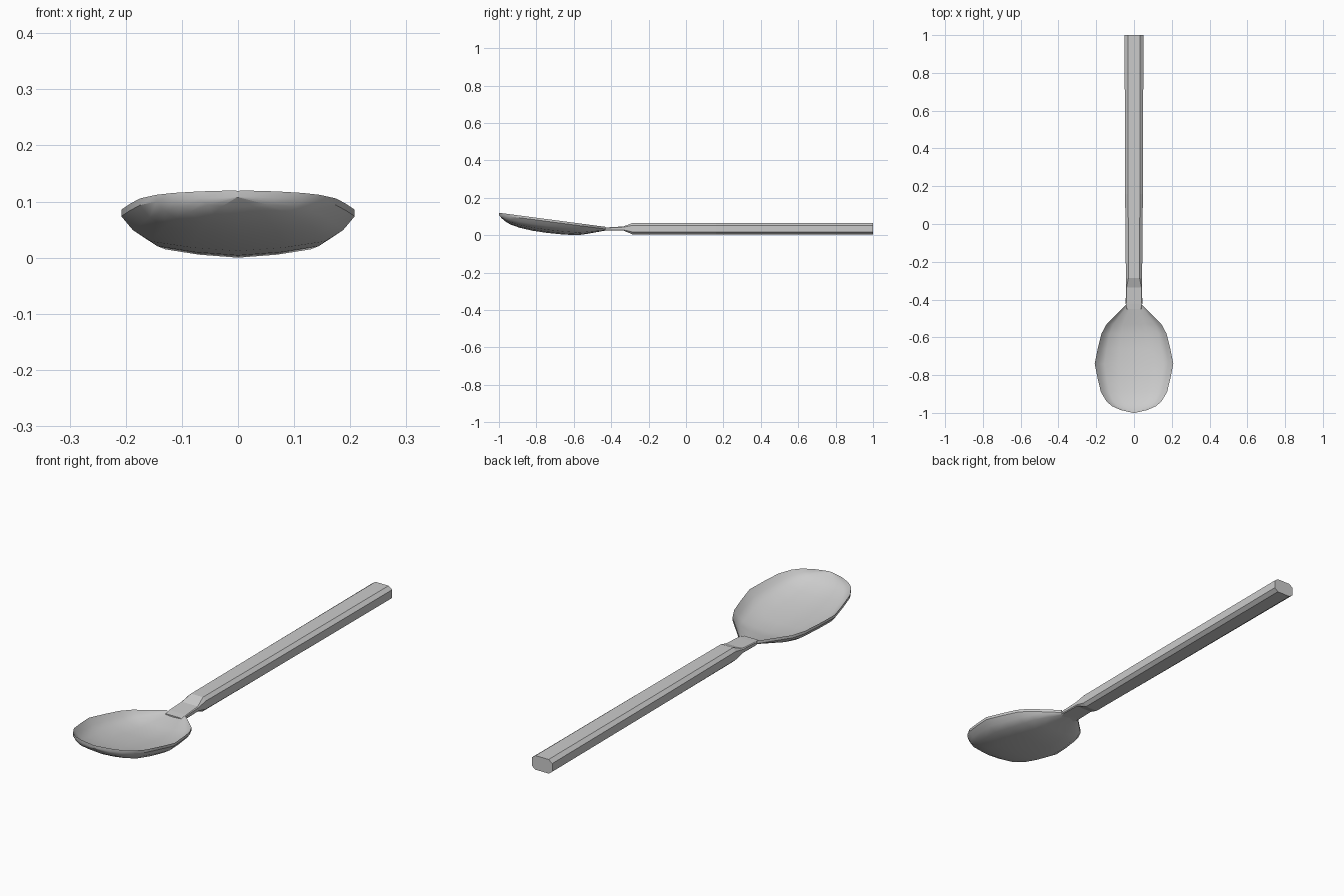
import bpy, bmesh

if "Cube" in bpy.data.objects:
    bpy.data.objects.remove(bpy.data.objects["Cube"])


def loft(name, rings, smooth=False):
    """Join equal-length closed rings into a capped solid."""
    bm = bmesh.new()
    rows = [[bm.verts.new(p) for p in ring] for ring in rings]
    n = len(rows[0])
    for a, b in zip(rows, rows[1:]):
        for i in range(n):
            j = (i + 1) % n
            bm.faces.new((a[i], a[j], b[j], b[i]))
    bm.faces.new(rows[0])
    bm.faces.new(rows[-1])
    bmesh.ops.remove_doubles(bm, verts=bm.verts[:], dist=0.0005)
    bmesh.ops.recalc_face_normals(bm, faces=bm.faces[:])
    mesh = bpy.data.meshes.new(name)
    bm.to_mesh(mesh)
    bm.free()
    ob = bpy.data.objects.new(name, mesh)
    bpy.context.collection.objects.link(ob)
    if smooth:
        bpy.ops.object.select_all(action='DESELECT')
        ob.select_set(True)
        bpy.context.view_layer.objects.active = ob
        bpy.ops.object.shade_smooth_by_angle(angle=0.6)
    return ob


def octagon(y, w, lo, hi, cx, cz):
    """Chamfered rectangle across the handle."""
    half = [(w - cx, lo), (w, lo + cz), (w, hi - cz), (w - cx, hi)]
    pts = half + [(-x, z) for x, z in reversed(half)]
    return [(x, y, z) for x, z in pts]


# Handle with thin flat neck: y, half width, bottom, top, chamfer x, chamfer z
handle = [
    (-0.45, 0.040, 0.024, 0.039, 0.008, 0.003),
    (-0.42, 0.044, 0.025, 0.042, 0.003, 0.003),
    (-0.335, 0.043, 0.025, 0.047, 0.004, 0.004),
    (-0.285, 0.043, 0.004, 0.066, 0.014, 0.013),
    (0.16, 0.047, 0.004, 0.066, 0.016, 0.013),
    (1.0, 0.050, 0.004, 0.066, 0.018, 0.013),
]
loft("handle", [octagon(*s) for s in handle])

# Bowl stations: y, half width, height of the underside on the centre line
stations = [
    (-1.0, 0.004, 0.107), (-0.985, 0.07, 0.090), (-0.965, 0.115, 0.073),
    (-0.94, 0.145, 0.058), (-0.89, 0.175, 0.040), (-0.82, 0.192, 0.024),
    (-0.74, 0.208, 0.012), (-0.66, 0.192, 0.004), (-0.58, 0.172, 0.0),
    (-0.53, 0.145, 0.007), (-0.48, 0.095, 0.016), (-0.43, 0.045, 0.025),
]
# Cross profile: fraction of half width, fraction of depth
profile = [(0, 1), (0.4, 0.9), (0.75, 0.72), (0.9, 0.4), (1, 0)]
across = [(-u, d) for u, d in reversed(profile[1:])] + profile
T = 0.012


def bowl_ring(y, w, keel):
    rim = 0.12 - 0.132 * (1 + y)
    depth = max(rim - T - keel, 0)
    under = [(u * w, y, rim - T - depth * d) for u, d in across]
    return under + [(x, y, z + T) for x, y, z in reversed(under)]


loft("bowl", [bowl_ring(*s) for s in stations], smooth=True)
